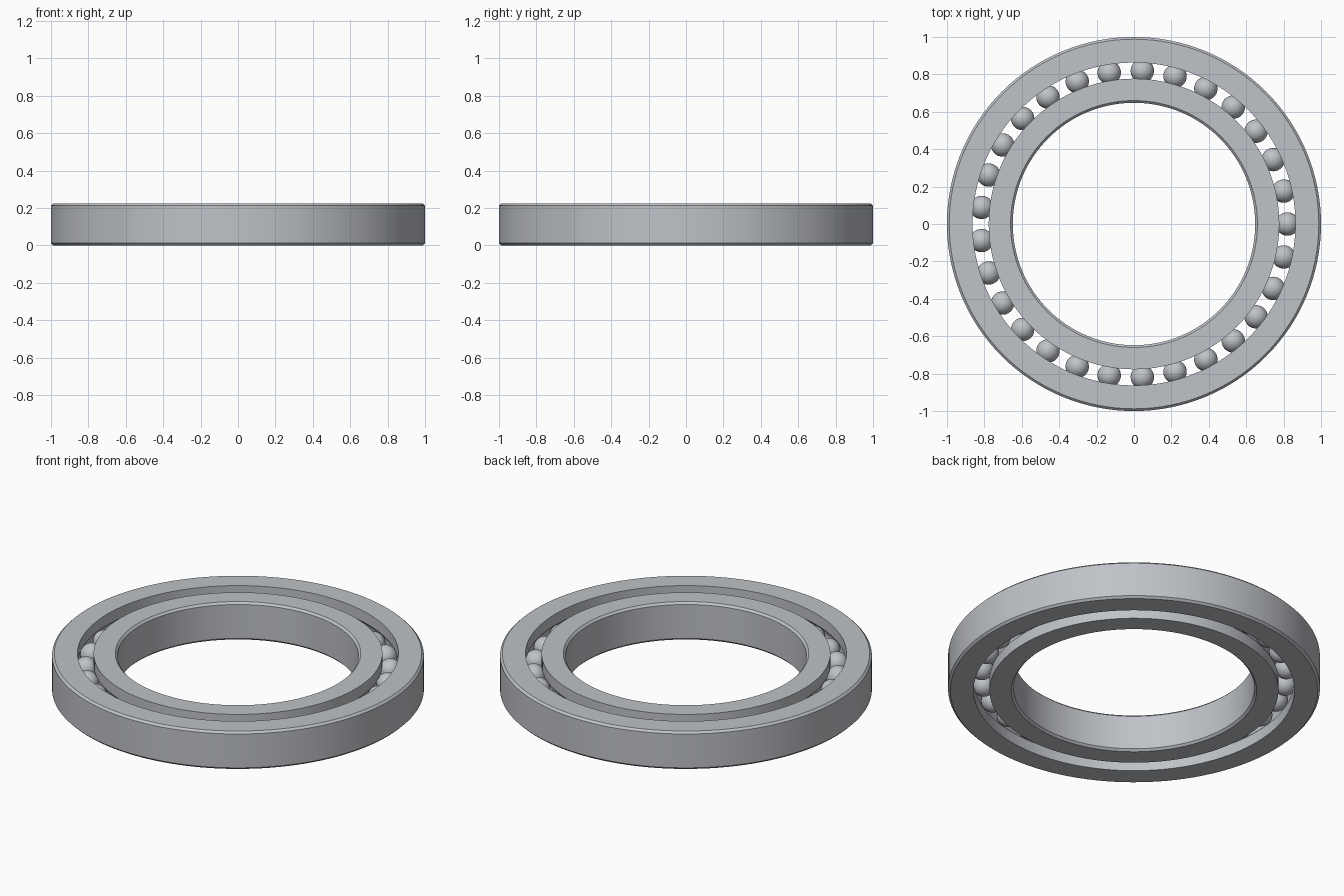
import bpy, bmesh, math
from mathutils import Matrix

cube = bpy.data.objects.get("Cube")
if cube:
    bpy.data.objects.remove(cube, do_unlink=True)

HEIGHT = 0.225
MID = HEIGHT / 2
PITCH = 0.82        # radius of the ball circle
BALL = 0.0625
GROOVE = 0.064
BALLS = 29
SEGMENTS = 128
CHAMFER = 0.012


def make_material(name, color):
    mat = bpy.data.materials.new(name)
    mat.use_nodes = True
    mat.diffuse_color = color
    mat.node_tree.nodes["Principled BSDF"].inputs["Base Color"].default_value = color
    return mat


steel = make_material("steel grey", (0.52, 0.54, 0.57, 1))


def finish(bm, name):
    bmesh.ops.recalc_face_normals(bm, faces=bm.faces)
    mesh = bpy.data.meshes.new(name)
    bm.to_mesh(mesh)
    bm.free()
    mesh.materials.append(steel)
    obj = bpy.data.objects.new(name, mesh)
    bpy.context.collection.objects.link(obj)
    bpy.ops.object.select_all(action="DESELECT")
    obj.select_set(True)
    bpy.context.view_layer.objects.active = obj
    bpy.ops.object.shade_smooth_by_angle(angle=math.radians(30))
    return obj


def race_ring(name, plain, raceway):
    """Lathe a ring: chamfered plain wall, ball groove in the raceway wall."""
    side = 1 if plain > raceway else -1
    half = math.acos(abs(raceway - PITCH) / GROOVE)
    profile = [(plain - side * CHAMFER, 0), (plain, CHAMFER),
               (plain, HEIGHT - CHAMFER), (plain - side * CHAMFER, HEIGHT),
               (raceway, HEIGHT)]
    steps = 12
    for i in range(steps + 1):
        a = half - 2 * half * i / steps
        profile.append((PITCH + side * GROOVE * math.cos(a),
                        MID + GROOVE * math.sin(a)))
    profile.append((raceway, 0))

    bm = bmesh.new()
    rings = []
    for s in range(SEGMENTS):
        t = math.tau * s / SEGMENTS
        rings.append([bm.verts.new((r * math.cos(t), r * math.sin(t), z))
                      for r, z in profile])
    n = len(profile)
    for s in range(SEGMENTS):
        a, b = rings[s], rings[(s + 1) % SEGMENTS]
        for i in range(n):
            j = (i + 1) % n
            bm.faces.new((a[i], b[i], b[j], a[j]))
    return finish(bm, name)


# Outer and inner races
race_ring("outer_race", 1.0, 0.863)
race_ring("inner_race", 0.648, 0.777)

# Ring of balls
bm = bmesh.new()
for k in range(BALLS):
    place = (Matrix.Rotation(math.tau * k / BALLS, 4, "Z")
             @ Matrix.Translation((PITCH, 0, MID)))
    bmesh.ops.create_uvsphere(bm, u_segments=32, v_segments=16,
                              radius=BALL, matrix=place)
finish(bm, "balls")
